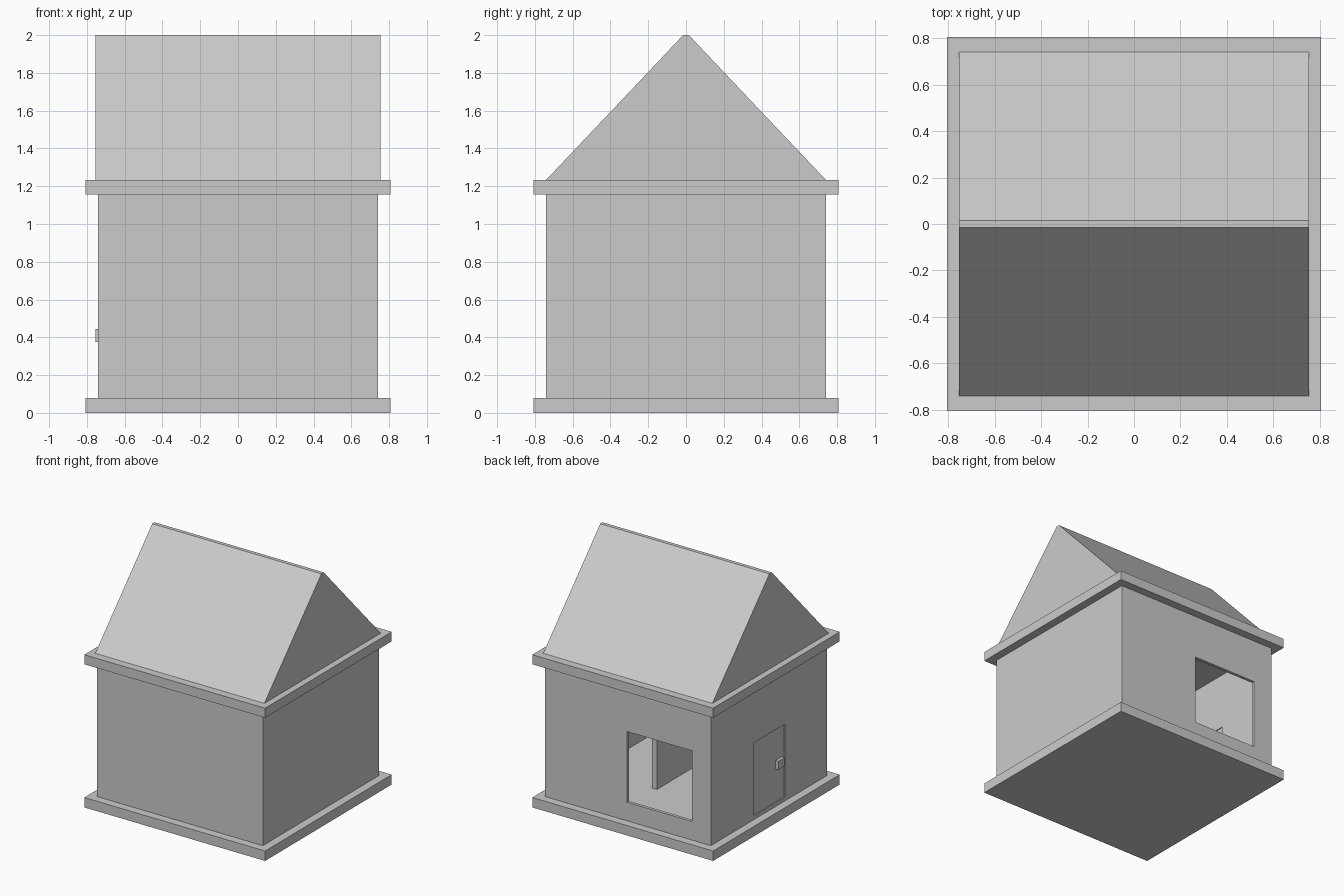
import bpy, bmesh

if "Cube" in bpy.data.objects:
    bpy.data.objects.remove(bpy.data.objects["Cube"])


def box(name, x, y, z):
    """Box from (min, max) ranges on each axis."""
    bm = bmesh.new()
    bmesh.ops.create_cube(bm, size=1)
    for v in bm.verts:
        v.co = [r[0] if c < 0 else r[1] for c, r in zip(v.co, (x, y, z))]
    me = bpy.data.meshes.new(name)
    bm.to_mesh(me)
    bm.free()
    ob = bpy.data.objects.new(name, me)
    bpy.context.collection.objects.link(ob)
    return ob


def cut(target, cutter):
    mod = target.modifiers.new(cutter.name, 'BOOLEAN')
    mod.operation = 'DIFFERENCE'
    mod.solver = 'EXACT'
    mod.object = cutter
    cutter.hide_render = True
    cutter.display_type = 'WIRE'


S, W, I = 0.807, 0.74, 0.715       # slab, outer wall, inner wall half-widths

# Floor and ceiling slabs
box("floor_slab", (-S, S), (-S, S), (0, 0.08))
box("ceiling_slab", (-S, S), (-S, S), (1.155, 1.232))

# Hollow walls with a window in the back and a doorway on the left
walls = box("walls", (-W, W), (-W, W), (0.08, 1.155))
cut(walls, box("room_cutter", (-I, I), (-I, I), (0.0, 1.3)))
cut(walls, box("window_cutter", (-0.57, 0.01), (0.6, 0.9), (0.23, 0.80)))
cut(walls, box("door_cutter", (-0.9, -0.6), (-0.205, 0.19), (0.11, 0.70)))

# Interior partition
box("partition", (0.14, 0.185), (-I, 0.17), (0.08, 1.155))

# Door panel set into the doorway, and its handle
box("door", (-0.73, -0.722), (-0.205, 0.19), (0.11, 0.70))
box("door_handle", (-0.755, -0.73), (-0.18, -0.10), (0.375, 0.443))

# Gabled roof: extruded profile with a narrow flat ridge
profile = [(-0.742, 1.232), (0.742, 1.232), (0.015, 2.0), (-0.015, 2.0)]
bm = bmesh.new()
face = bm.faces.new([bm.verts.new((-0.755, y, z)) for y, z in profile])
ext = bmesh.ops.extrude_face_region(bm, geom=[face], use_keep_orig=True)
bmesh.ops.translate(bm, vec=(1.51, 0, 0),
                    verts=[g for g in ext["geom"] if isinstance(g, bmesh.types.BMVert)])
bmesh.ops.recalc_face_normals(bm, faces=bm.faces)
mesh = bpy.data.meshes.new("roof")
bm.to_mesh(mesh)
bm.free()
bpy.context.collection.objects.link(bpy.data.objects.new("roof", mesh))
